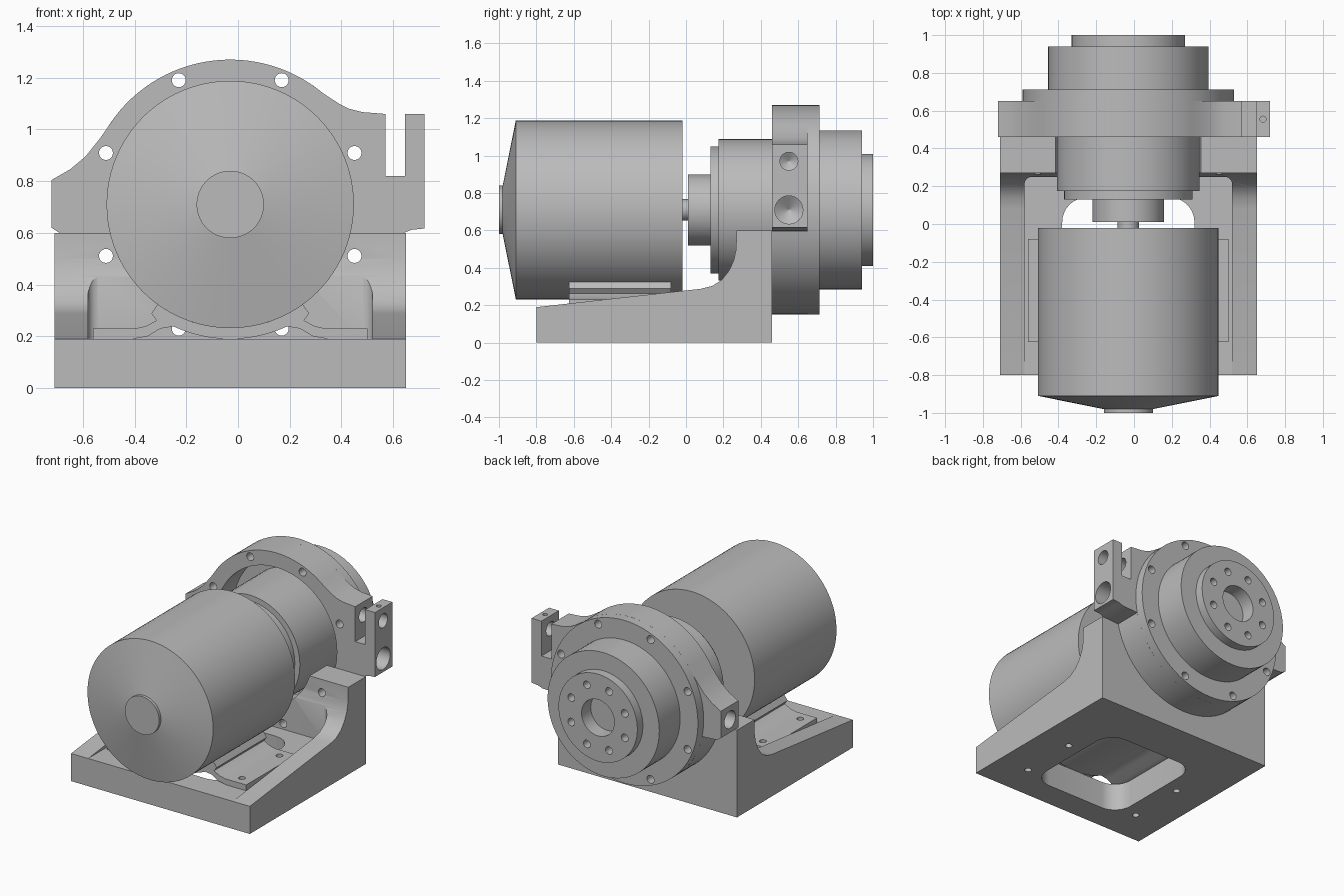
import bpy, bmesh, math
from mathutils import Vector

cube = bpy.data.objects.get("Cube")
if cube:
    bpy.data.objects.remove(cube)

AX, AZ = -0.03, 0.71          # main shaft axis, parallel to y

grey = bpy.data.materials.new("machined_grey")
grey.use_nodes = True
grey.diffuse_color = (0.5, 0.5, 0.5, 1)
grey.node_tree.nodes["Principled BSDF"].inputs["Base Color"].default_value = (0.5, 0.5, 0.5, 1)


def finish(name, bm):
    bmesh.ops.recalc_face_normals(bm, faces=bm.faces)
    mesh = bpy.data.meshes.new(name)
    bm.to_mesh(mesh)
    bm.free()
    mesh.materials.append(grey)
    obj = bpy.data.objects.new(name, mesh)
    bpy.context.collection.objects.link(obj)
    return obj


def prism(name, outline, axis, a, b):
    """Extrude a 2D outline along an axis from a to b."""
    def place(p, d):
        return {"x": (d, p[0], p[1]), "y": (p[0], d, p[1]), "z": (p[0], p[1], d)}[axis]
    bm = bmesh.new()
    face = bm.faces.new([bm.verts.new(place(p, a)) for p in outline])
    new = bmesh.ops.extrude_face_region(bm, geom=[face])["geom"]
    shift = Vector(place((0, 0), b - a))
    bmesh.ops.translate(bm, vec=shift, verts=[v for v in new if isinstance(v, bmesh.types.BMVert)])
    return finish(name, bm)


def lathe(name, profile, origin=(AX, 0, AZ), axis="y", n=72):
    """Turn (radius, distance) points around an axis, capped at both ends."""
    bm = bmesh.new()
    rings = []
    for r, d in profile:
        ring = []
        for i in range(n):
            t = math.tau * i / n
            c, s = r * math.cos(t), r * math.sin(t)
            p = {"x": (d, c, s), "y": (c, d, s), "z": (c, s, d)}[axis]
            ring.append(bm.verts.new(Vector(p) + Vector(origin)))
        rings.append(ring)
    for lo, hi in zip(rings, rings[1:]):
        for i in range(n):
            j = (i + 1) % n
            bm.faces.new((lo[i], lo[j], hi[j], hi[i]))
    bm.faces.new(rings[0])
    bm.faces.new(rings[-1])
    return finish(name, bm)


def arc(cx, cy, r, start, end, n):
    angles = [math.radians(start + (end - start) * i / n) for i in range(n + 1)]
    return [(cx + r * math.cos(t), cy + r * math.sin(t)) for t in angles]


def rounded_rect(x0, x1, y0, y1, r):
    return (arc(x1 - r, y1 - r, r, 0, 90, 8) + arc(x0 + r, y1 - r, r, 90, 180, 8)
            + arc(x0 + r, y0 + r, r, 180, 270, 8) + arc(x1 - r, y0 + r, r, 270, 360, 8))


def cut(obj, cutters):
    """Subtract the cutters and bake the result."""
    for c in cutters:
        c.hide_render = True
        mod = obj.modifiers.new("cut", "BOOLEAN")
        mod.operation, mod.solver, mod.object = "DIFFERENCE", "EXACT", c
    graph = bpy.context.evaluated_depsgraph_get()
    graph.update()
    mesh = bpy.data.meshes.new_from_object(obj.evaluated_get(graph))
    obj.modifiers.clear()
    obj.data = mesh
    for c in cutters:
        bpy.data.objects.remove(c)


def bolt_ring(radius, hole, y0, y1):
    cutters = []
    for k in range(8):
        t = math.radians(22.5 + 45 * k)
        at = (AX + radius * math.cos(t), 0, AZ + radius * math.sin(t))
        cutters.append(lathe("bolt_cutter", [(hole, y0), (hole, y1)], at, n=20))
    return cutters


def foot_holes():
    return [lathe("foot_cutter", [(0.022, -0.1), (0.022, 0.26)], (AX + s * 0.45, y, 0), "z", 20)
            for s in (-1, 1) for y in (-0.15, -0.555)]


# Base: sloped side profile, pocket, floor window, bore and bolt holes
side = [(-0.8, 0), (0.46, 0), (0.46, 0.6), (0.27, 0.6), (0.268, 0.5), (0.255, 0.44),
        (0.23, 0.385), (0.19, 0.335), (0.14, 0.303), (0.08, 0.288), (-0.8, 0.19)]
base = prism("base", side, "x", -0.71, 0.65)
cut(base, [
    prism("pocket_cutter", rounded_rect(-0.58, 0.52, -0.95, 0.25, 0.04), "z", 0.19, 0.9),
    prism("window_cutter", rounded_rect(-0.38, 0.32, -0.62, 0.14, 0.13), "z", -0.1, 0.5),
    lathe("bore_cutter", [(0.4, 0.2), (0.4, 0.6)]),
] + bolt_ring(0.52, 0.027, 0.2, 0.6) + foot_holes())

# Motor with tapered front cap and boss
motor = lathe("motor", [(0.478, -0.02), (0.478, -0.91), (0.13, -0.98), (0.13, -1.0)], n=96)

# Saddle bracket: strap under the motor with a flat foot on each side
left = [(0.53, 0.19), (0.53, 0.23), (0.37, 0.23), (0.325, 0.24), (0.285, 0.262), (0.305, 0.289)]
right = [(-x, z) for x, z in reversed(left)]
inner = arc(0, AZ, 0.478, -54, -126, 20)
outer = arc(0, AZ, 0.52, -115, -65, 16)
web_r, web_l = [(-0.38, 0.19), (-0.32, 0.2), (-0.27, 0.23)], [(0.27, 0.23), (0.32, 0.2), (0.38, 0.19)]
section = left + inner + right + web_r + outer + web_l
saddle = prism("motor_saddle", [(AX + x, z) for x, z in section], "y", -0.625, -0.08)
cut(saddle, foot_holes())

# Shaft, coupling and gear housing
shaft = lathe("shaft", [(0.057, -0.03), (0.057, 0.02)], n=32)
coupling = lathe("coupling", [(0.19, 0.01), (0.19, 0.14)], n=48)
housing = lathe("gear_housing", [(0.34, 0.13), (0.34, 0.175), (0.378, 0.175), (0.378, 0.655)])

# Eared mounting flange with a slotted tab
outline = (arc(AX, AZ, 0.56, 50, 143, 28)
           + [(-0.53, 0.97), (-0.59, 0.895), (-0.65, 0.845), (-0.72, 0.805), (-0.72, 0.62), (-0.69, 0.6)]
           + arc(AX, AZ, 0.56, 192, 348, 44)
           + [(0.64, 0.6), (0.67, 0.612), (0.72, 0.617), (0.72, 1.06), (0.645, 1.06), (0.645, 0.82),
              (0.57, 0.82), (0.57, 1.06), (0.48, 1.067), (0.43, 1.08), (0.39, 1.1)])
flange = prism("eared_flange", outline, "y", 0.46, 0.65)
cut(flange, [
    lathe("recess_cutter", [(0.46, 0.4), (0.46, 0.7)]),
    lathe("upper_ear_cutter", [(0.048, 0.8), (0.048, 0.5), (0.002, 0.47)], (0, 0.55, 0.97), "x", 32),
    lathe("lower_ear_cutter", [(0.075, 0.8), (0.075, 0.58), (0.002, 0.53)], (0, 0.55, 0.71), "x", 32),
    lathe("right_ear_cutter", [(0.06, -0.8), (0.06, -0.6), (0.002, -0.56)], (0, 0.55, 0.71), "x", 32),
    lathe("tab_cutter", [(0.016, 1.02), (0.016, 1.2)], (0.683, 0.555, 0), "z", 16),
] + bolt_ring(0.52, 0.027, 0.4, 0.7))

# Back ring of the flange
ring = lathe("flange_ring", [(0.56, 0.65), (0.56, 0.713)])
cut(ring, bolt_ring(0.52, 0.027, 0.6, 0.8))

# Output hub with centre recess and bolt circle
hub = lathe("output_hub", [(0.425, 0.71), (0.425, 0.94), (0.3, 0.94), (0.3, 1.0)])
cut(hub, [lathe("centre_cutter", [(0.125, 0.9), (0.125, 1.1)], n=48)]
    + bolt_ring(0.22, 0.026, 0.9, 1.1))

# Smooth the turned surfaces, keep machined edges sharp
bpy.ops.object.select_all(action="DESELECT")
for obj in (base, motor, saddle, shaft, coupling, housing, flange, ring, hub):
    obj.select_set(True)
bpy.context.view_layer.objects.active = base
bpy.ops.object.shade_smooth_by_angle(angle=math.radians(25))
